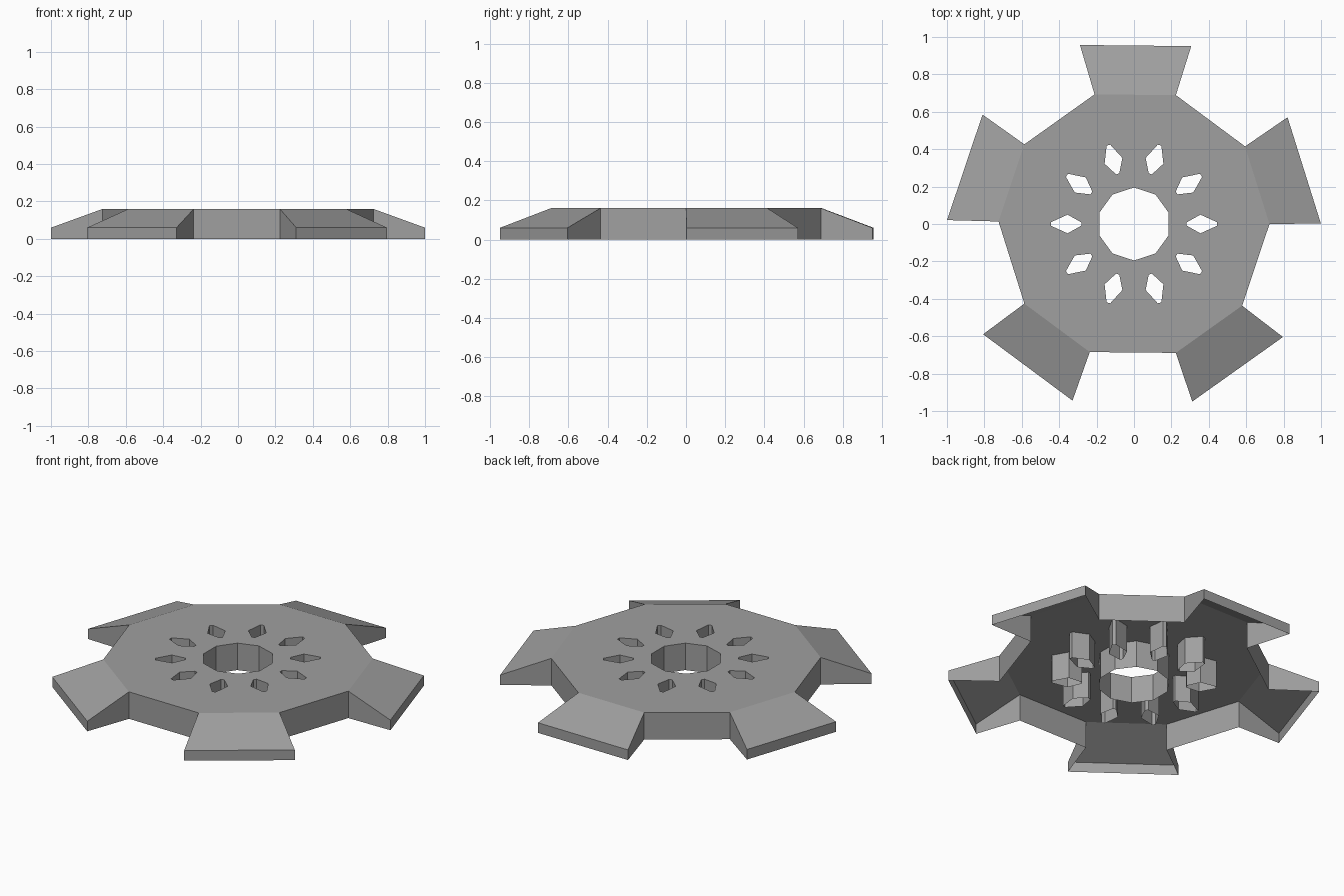
import bpy
import bmesh
from math import cos, sin, radians
from mathutils import Vector

HEIGHT = 0.16      # hub top
TIP = 0.06         # height at the outer end of each arm

cube = bpy.data.objects.get("Cube")
if cube:
    bpy.data.objects.remove(cube, do_unlink=True)

grey = bpy.data.materials.new("plain grey")
grey.use_nodes = True
grey.diffuse_color = (0.35, 0.35, 0.35, 1)
grey.node_tree.nodes["Principled BSDF"].inputs["Base Color"].default_value = (0.35, 0.35, 0.35, 1)


def spot(angle, r, t, z):
    """Point at distance r along a heading and t to its left."""
    a = radians(angle)
    return Vector((r * cos(a) - t * sin(a), r * sin(a) + t * cos(a), z))


def finish(bm, name):
    mesh = bpy.data.meshes.new(name)
    bm.to_mesh(mesh)
    bm.free()
    mesh.materials.append(grey)
    obj = bpy.data.objects.new(name, mesh)
    bpy.context.collection.objects.link(obj)


def face(bm, points):
    return bm.faces.new([bm.verts.new(p) for p in points])


def drop(p):
    return Vector((p.x, p.y, 0))


arm_angles = [18 + 72 * i for i in range(5)]
ROOT = [(0.689, -0.224), (0.693, 0.211)]
END = [(0.951, -0.306), (0.957, 0.289)]
SLOT = [(0.282, -0.009), (0.355, -0.05), (0.443, -0.01),
        (0.443, 0.01), (0.355, 0.05), (0.282, 0.009)]

# Outlines of the hub plate: rim, round bore and ten slots
rim = [spot(a, r, t, HEIGHT) for a in arm_angles for r, t in ROOT]
bore = [spot(18 + 36 * i, 0.195, 0, HEIGHT) for i in range(10)]
slots = [[spot(36 * i, r, t, HEIGHT) for r, t in SLOT] for i in range(10)]

# Flat top with the openings left clear
bm = bmesh.new()
edges = []
for loop in [rim, bore] + slots:
    verts = [bm.verts.new(p) for p in loop]
    edges += [bm.edges.new((v, verts[i - 1])) for i, v in enumerate(verts)]
bmesh.ops.triangle_fill(bm, edges=edges, use_beauty=True, normal=(0, 0, 1))
for f in bm.faces:
    f.normal_update()
    if f.normal.z < 0:
        f.normal_flip()
finish(bm, "hub_plate")

# Outer walls between the arms
bm = bmesh.new()
for i in range(1, 10, 2):
    a, b = rim[i], rim[(i + 1) % 10]
    face(bm, [drop(a), drop(b), b, a])
finish(bm, "hub_walls")

# Linings that hang from the bore and the slots
for name, loops in (("bore_lining", [bore]), ("slot_linings", slots)):
    bm = bmesh.new()
    for loop in loops:
        for i, b in enumerate(loop):
            a = loop[i - 1]
            face(bm, [drop(b), drop(a), a, b])
    finish(bm, name)

# Five flared arms: sloping top, two sides and an end, open below
for n, angle in enumerate(arm_angles, 1):
    bm = bmesh.new()
    r0, r1 = [spot(angle, r, t, HEIGHT) for r, t in ROOT]
    e0, e1 = [spot(angle, r, t, TIP) for r, t in END]
    face(bm, [r0, e0, e1, r1])
    for a, b in ((r0, e0), (e0, e1), (e1, r1)):
        face(bm, [drop(a), drop(b), b, a])
    bmesh.ops.remove_doubles(bm, verts=bm.verts, dist=0.0001)
    finish(bm, f"arm_{n}")
